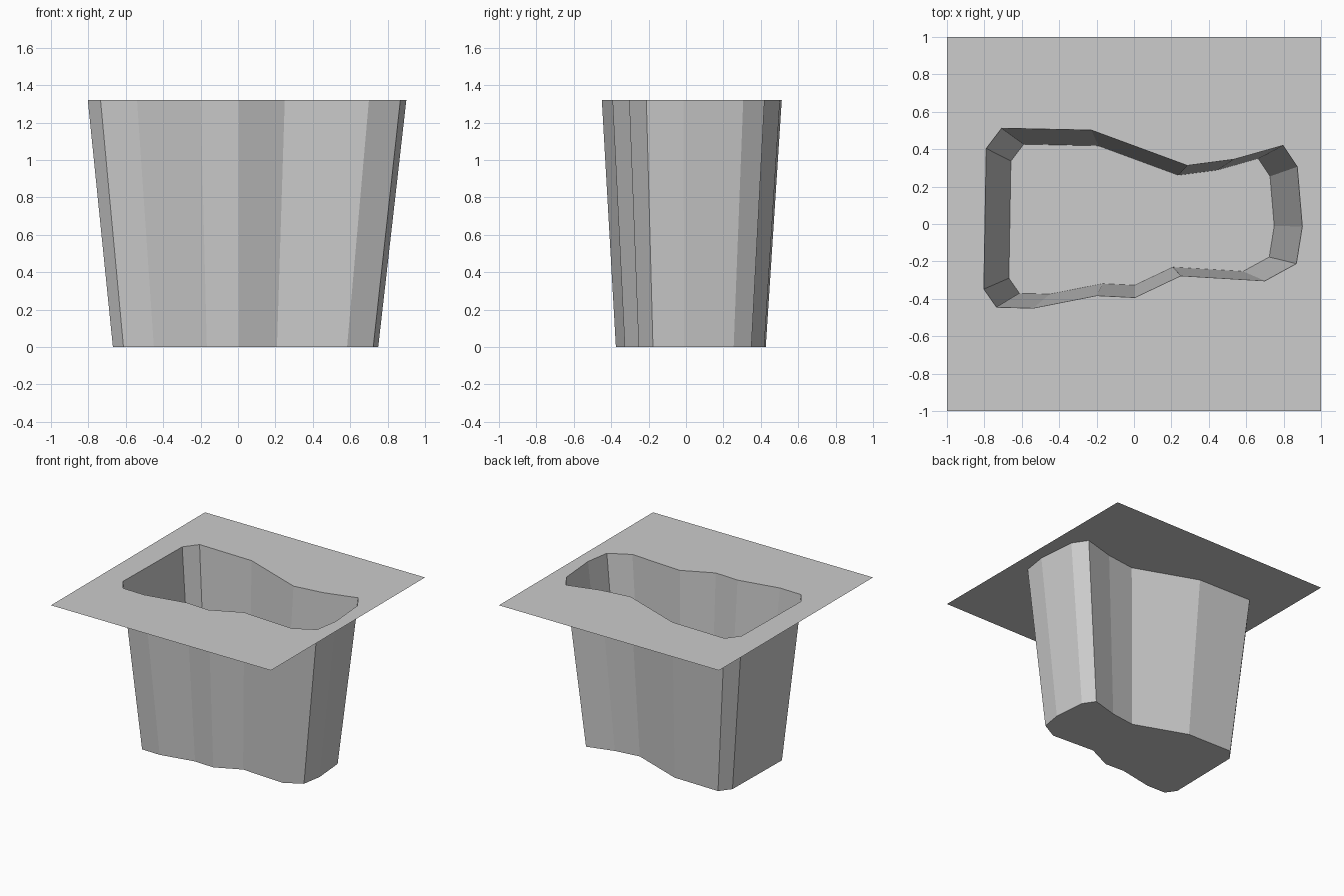
import bpy
import bmesh

cube = bpy.data.objects.get("Cube")
if cube:
    bpy.data.objects.remove(cube, do_unlink=True)

HEIGHT = 1.32
TAPER = 0.833

# Rim outline, counter-clockwise seen from above
RIM = [
    (-0.735, -0.445), (-0.54, -0.45), (-0.2, -0.383), (0.005, -0.393),
    (0.25, -0.277), (0.7, -0.304), (0.868, -0.212), (0.9, -0.013),
    (0.873, 0.306), (0.797, 0.42), (0.535, 0.346), (0.285, 0.313),
    (-0.228, 0.502), (-0.708, 0.512), (-0.79, 0.404), (-0.803, -0.348),
]

grey = bpy.data.materials.new("pale_grey")
grey.use_nodes = True
colour = (0.604, 0.604, 0.604, 1.0)
grey.diffuse_color = colour
grey.node_tree.nodes["Principled BSDF"].inputs["Base Color"].default_value = colour


def ring(bm, points, z, scale=1.0):
    return [bm.verts.new((x * scale, y * scale, z)) for x, y in points]


def finish(bm, name):
    mesh = bpy.data.meshes.new(name)
    bm.to_mesh(mesh)
    bm.free()
    mesh.materials.append(grey)
    obj = bpy.data.objects.new(name, mesh)
    bpy.context.collection.objects.link(obj)
    return obj


def loop_edges(bm, verts):
    return [bm.edges.new((a, b)) for a, b in zip(verts, verts[1:] + verts[:1])]


# Tapered basin: thin walls with a closed floor
bm = bmesh.new()
top = ring(bm, RIM, HEIGHT)
bottom = ring(bm, RIM, 0, TAPER)
for i in range(len(RIM)):
    j = (i + 1) % len(RIM)
    bm.faces.new((bottom[i], bottom[j], top[j], top[i]))
bm.faces.new(bottom[::-1])
finish(bm, "basin")

# Flat square surround with the rim opening cut out
bm = bmesh.new()
corners = ring(bm, [(-1, -1), (1, -1), (1, 1), (-1, 1)], HEIGHT)
edges = loop_edges(bm, corners) + loop_edges(bm, ring(bm, RIM, HEIGHT))
bmesh.ops.triangle_fill(bm, edges=edges, use_beauty=True, normal=(0, 0, 1))
bm.normal_update()
for face in bm.faces:
    if face.normal.z < 0:
        face.normal_flip()
finish(bm, "top_surround")
